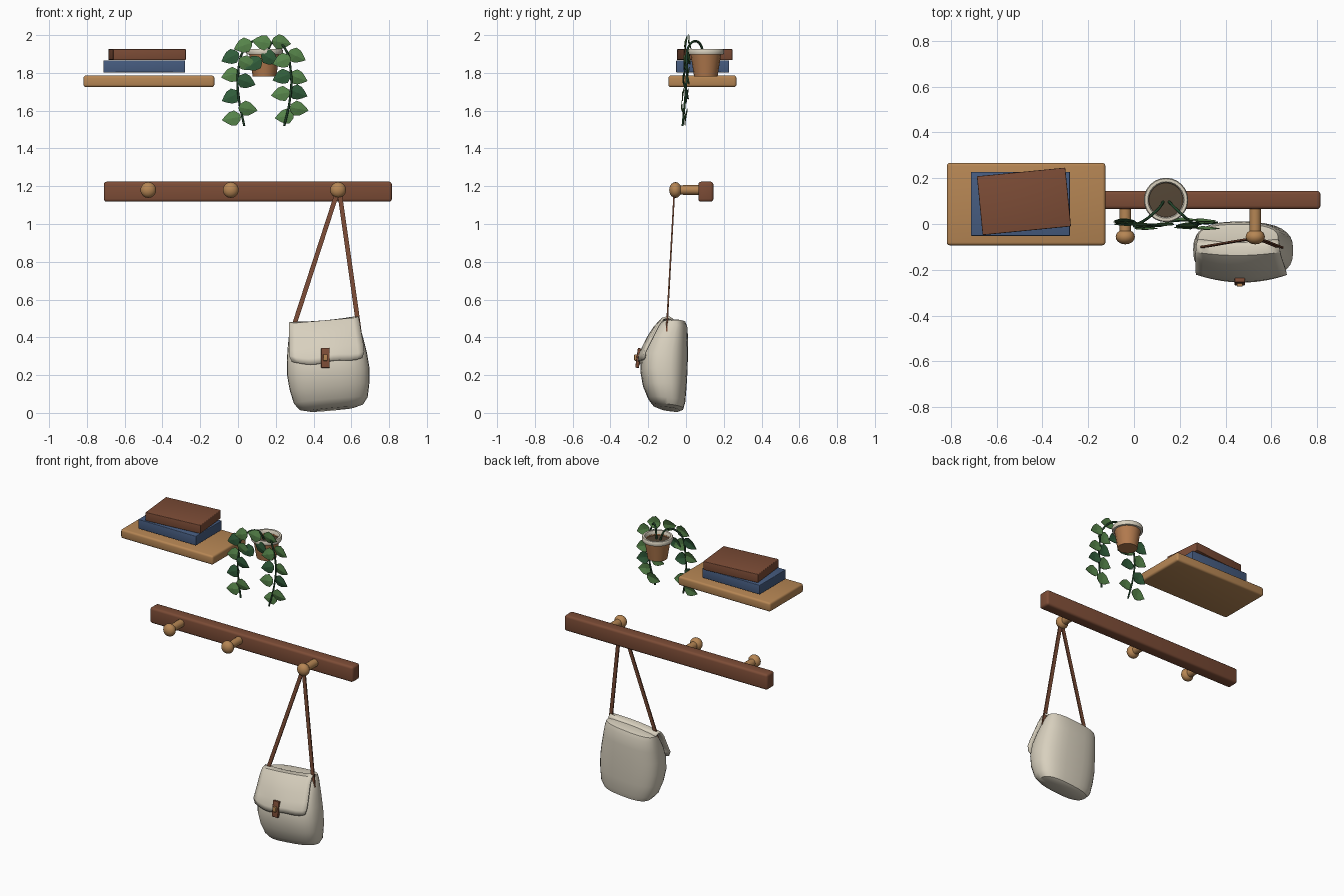
import bpy, bmesh, math
from mathutils import Vector, Matrix

if "Cube" in bpy.data.objects:
    bpy.data.objects.remove(bpy.data.objects["Cube"])


def mat(name, r, g, b):
    m = bpy.data.materials.new(name)
    m.diffuse_color = [(c / 255 / 12.92 if c < 11 else ((c / 255 + .055) / 1.055) ** 2.4) for c in (r, g, b)] + [1]
    m.use_nodes = True
    m.node_tree.nodes["Principled BSDF"].inputs["Base Color"].default_value = m.diffuse_color
    return m


oak = mat("oak", 182, 134, 84)
walnut = mat("walnut", 124, 76, 54)
blue = mat("blue_cloth", 70, 92, 128)
cream = mat("cream_canvas", 216, 208, 190)
terracotta = mat("terracotta", 178, 122, 78)
soil = mat("soil", 84, 70, 54)
leaf_light = mat("leaf_green", 86, 132, 74)
leaf_dark = mat("dark_leaf_green", 48, 92, 58)
stem = mat("stem_green", 34, 68, 42)


def add(name, bm, m, smooth=True):
    bmesh.ops.recalc_face_normals(bm, faces=bm.faces)
    me = bpy.data.meshes.new(name)
    bm.to_mesh(me)
    bm.free()
    o = bpy.data.objects.new(name, me)
    bpy.context.collection.objects.link(o)
    me.materials.append(m)
    if smooth:
        bpy.ops.object.select_all(action='DESELECT')
        o.select_set(True)
        bpy.context.view_layer.objects.active = o
        bpy.ops.object.shade_smooth_by_angle(angle=math.radians(35))
    return o


def box(name, lo, hi, m, bevel=0.0, rot=None):
    lo, hi = Vector(lo), Vector(hi)
    bm = bmesh.new()
    bmesh.ops.create_cube(bm, size=1)
    bmesh.ops.scale(bm, vec=hi - lo, verts=bm.verts)
    if bevel:
        bmesh.ops.bevel(bm, geom=bm.edges[:], offset=bevel, segments=3, profile=.5, affect='EDGES')
    o = add(name, bm, m)
    o.location = (lo + hi) / 2
    if rot:
        o.rotation_euler = rot
    return o


def lathe(name, profile, m, seg, loc, rot=(0, 0, 0)):
    # profile of (radius, height) spun round z
    bm = bmesh.new()
    vs = [bm.verts.new((r, 0, z)) for r, z in profile]
    es = [bm.edges.new(p) for p in zip(vs, vs[1:])]
    bmesh.ops.spin(bm, geom=vs + es, cent=(0, 0, 0), axis=(0, 0, 1), angle=math.tau, steps=seg)
    bmesh.ops.remove_doubles(bm, verts=bm.verts, dist=1e-4)
    o = add(name, bm, m)
    o.location, o.rotation_euler = loc, rot
    return o


# shelf and books
box("shelf", (-.818, -.093, 1.725), (-.125, .267, 1.786), oak, .013)
box("lower_book", (-.713, -.052, 1.802), (-.28, .228, 1.866), blue, .004)
box("upper_book", (-.675, -.03, 1.868), (-.287, .228, 1.926), walnut, .004, (0, 0, math.radians(5.6)))

# rail and pegs
box("rail", (-.71, .065, 1.118), (.815, .145, 1.224), walnut, .015)
knob = [(.042 * math.sin(t * math.pi / 10), .123 - .033 * math.cos(t * math.pi / 10)) for t in range(2, 11)]
for i, x in enumerate((-.475, -.038, .53)):
    lathe(f"peg_{i + 1}", [(0, 0), (.026, 0), (.025, .097)] + knob, oak, 16,
          (x, .067, 1.18), (math.pi / 2, 0, 0))

# plant pot, rim and soil
P = (.14, .105, 1.78)
lathe("plant_pot", [(0, 0), (.062, 0), (.082, .125), (.074, .125), (.074, .11)], terracotta, 16, P)
lathe("pot_rim", [(.08, .118), (.094, .118), (.097, .126), (.097, .14), (.093, .147),
                  (.08, .147), (.075, .14), (.074, .11)], cream, 24, P)
lathe("soil", [(0, .12), (.077, .116)], soil, 24, P)


# trailing vines
def vine(name, pts):
    cu = bpy.data.curves.new(name, 'CURVE')
    cu.dimensions = '3D'
    cu.bevel_depth, cu.bevel_resolution, cu.resolution_u = .006, 1, 6
    sp = cu.splines.new('BEZIER')
    sp.bezier_points.add(len(pts) - 1)
    for bp, p in zip(sp.bezier_points, pts):
        bp.co = p
        bp.handle_left_type = bp.handle_right_type = 'AUTO'
    cu.materials.append(stem)
    bpy.context.collection.objects.link(bpy.data.objects.new(name, cu))


vine("left_vine", [(.13, .10, 1.89), (.10, .06, 1.965), (.04, .012, 1.935), (.0, .005, 1.8),
                   (.005, -.005, 1.66), (.033, -.018, 1.52)])
vine("right_vine", [(.15, .10, 1.89), (.19, .06, 1.967), (.245, .012, 1.935), (.28, .005, 1.8),
                    (.275, -.005, 1.66), (.245, -.018, 1.52)])


# leaves: centre x, centre z, pointing angle, shade
LEAVES = [(.03, 1.945, 200, 0), (-.037, 1.885, 205, 1), (.045, 1.85, -25, 0), (-.035, 1.79, 195, 0),
          (.04, 1.755, -20, 1), (-.035, 1.675, 205, 1), (.048, 1.61, -10, 0), (-.03, 1.56, 190, 0),
          (.13, 1.962, 170, 0), (.225, 1.962, -10, 0), (.085, 1.85, 215, 1), (.165, 1.88, -30, 1),
          (.235, 1.865, 200, 0), (.307, 1.89, -25, 0), (.235, 1.78, 200, 1), (.315, 1.775, -20, 0),
          (.23, 1.69, 190, 0), (.315, 1.695, -20, 1), (.318, 1.61, -10, 0), (.25, 1.57, 190, 0)]
OUTLINE = [(-.4, .2), (-.15, .46), (.12, .4), (.34, .22)]
for shade, m in enumerate((leaf_light, leaf_dark)):
    bm = bmesh.new()
    for i, (x, z, a, s) in enumerate(LEAVES):
        if s != shade:
            continue
        y = .002 - .05 * (1.9 - z) + (.008 if i % 2 else -.012)
        M = Matrix.Translation((x, y, z)) @ Matrix.Rotation(-math.radians(a), 4, 'Y') @ Matrix.Rotation(.15, 4, 'X')
        L, W = .102, .088
        # two folded halves along the midrib
        for side in (-1, 1):
            pts = [(-.45, 0)] + [(u, v * side) for u, v in OUTLINE] + [(.55, 0)]
            vs = [bm.verts.new(M @ Vector((u * L, .16 * abs(v) * W + .1 * u * u * L, v * W))) for u, v in pts]
            mid = bm.verts.new(M @ Vector((0, -.002, 0)))
            for p, q in zip(vs, vs[1:]):
                bm.faces.new((p, q, mid))
    bmesh.ops.remove_doubles(bm, verts=bm.verts, dist=1e-4)
    o = add(("light" if shade == 0 else "dark") + "_leaves", bm, m, False)
    sol = o.modifiers.new("thickness", 'SOLIDIFY')
    sol.thickness = .003

# bag frame: tilted slightly, pivot at its middle
BAG = Matrix.Translation((.475, 0, .25)) @ Matrix.Rotation(math.radians(-5), 4, 'Y') @ Matrix.Translation((0, 0, -.25))

# bag body: lofted rounded sections (z, half width, front y, back y)
RINGS = [(.02, .12, -.14, -.035), (.032, .17, -.175, -.014), (.065, .196, -.2, -.004), (.14, .212, -.228, .003),
         (.22, .219, -.242, .008), (.3, .213, -.236, .01), (.38, .2, -.203, .011),
         (.45, .186, -.155, .008), (.478, .176, -.128, -.002), (.482, .15, -.115, -.015)]
bm = bmesh.new()
N, prev = 32, None


def sup(c):
    return math.copysign(abs(c) ** .75, c)


for z, hw, f, b in RINGS:
    ring = []
    for k in range(N):
        t = math.tau * k / N
        y = (f + b) / 2 + (b - f) / 2 * sup(math.sin(t))
        slant = (-.16 * (y + .1)) * max(0, 1 - z / .15)
        ring.append(bm.verts.new((hw * sup(math.cos(t)), y, z + slant)))
    if prev:
        for k in range(N):
            bm.faces.new((prev[k], prev[(k + 1) % N], ring[(k + 1) % N], ring[k]))
    else:
        bm.faces.new(ring)
    prev = ring
bm.faces.new(prev)
body = add("bag_body", bm, cream)
body.matrix_world = BAG

# bag flap: curved sheet over the front (y, z, half width)
FLAP = [(-.07, .478, .178), (-.1, .493, .182), (-.135, .485, .185), (-.168, .45, .188), (-.2, .4, .192),
        (-.228, .345, .197), (-.246, .3, .198), (-.25, .268, .186)]
bm = bmesh.new()
prev = None
for i, (y, z, hw) in enumerate(FLAP):
    row = []
    for k in range(13):
        u = k / 6 - 1
        drop = .012 * (abs(u) ** 4) if i > 5 else -.008 * (1 - u * u) * (i < 2)
        wave = -.006 * math.cos(u * 5 + 2) if i > 5 else 0
        row.append(bm.verts.new((u * hw, y + .03 * u * u * min(1, i / 4), z + drop + wave)))
    if prev:
        for k in range(12):
            bm.faces.new((prev[k], prev[k + 1], row[k + 1], row[k]))
    prev = row
flap = add("bag_flap", bm, cream)
flap.matrix_world = BAG
sol = flap.modifiers.new("thickness", 'SOLIDIFY')
sol.thickness, sol.offset = .012, 0

# clasp plate and button
box("clasp", (.44, -.262, .238), (.485, -.242, .343), walnut, .004, (math.radians(-8), 0, 0))
box("clasp_button", (.45, -.274, .276), (.475, -.255, .31), oak, .004)


# straps: flat bands from each side of the bag over the peg
def band(name, pts, w, t):
    bm = bmesh.new()
    prev = None
    for i, p in enumerate(pts):
        d = (Vector(pts[min(i + 1, len(pts) - 1)]) - Vector(pts[max(i - 1, 0)])).normalized()
        a = d.cross(Vector((0, 1, 0))).normalized() * w / 2
        n = d.cross(a).normalized() * t / 2
        ring = [bm.verts.new(Vector(p) + q) for q in (a + n, a - n, -a - n, -a + n)]
        if prev:
            for k in range(4):
                bm.faces.new((prev[k], prev[(k + 1) % 4], ring[(k + 1) % 4], ring[k]))
        else:
            bm.faces.new(ring)
        prev = ring
    bm.faces.new(prev)
    add(name, bm, walnut)


band("left_strap", [(.29, -.103, .43), (.302, -.1, .48), (.52, -.063, 1.15), (.532, -.06, 1.2)], .024, .008)
band("right_strap", [(.642, -.103, .43), (.634, -.1, .49), (.54, -.063, 1.15), (.53, -.06, 1.2)], .024, .008)
